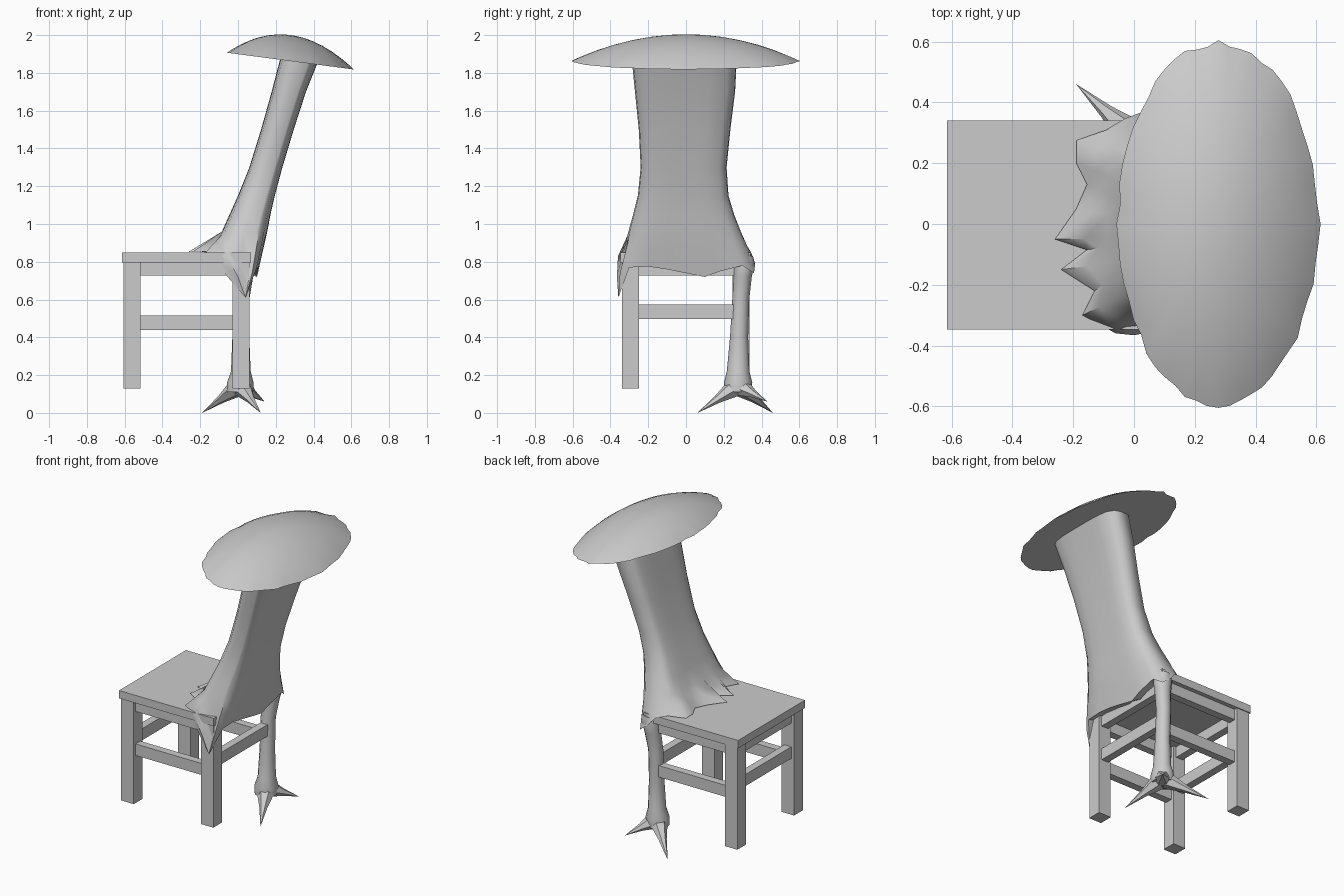
import bpy, bmesh, math, random
from mathutils import Vector

if "Cube" in bpy.data.objects:
    bpy.data.objects.remove(bpy.data.objects["Cube"])

random.seed(4)
grey = bpy.data.materials.new("plain grey")
grey.diffuse_color = (0.6, 0.6, 0.6, 1)
grey.use_nodes = True
grey.node_tree.nodes["Principled BSDF"].inputs["Base Color"].default_value = grey.diffuse_color


def finish(name, bm, smooth=None):
    bmesh.ops.recalc_face_normals(bm, faces=bm.faces)
    me = bpy.data.meshes.new(name)
    bm.to_mesh(me)
    bm.free()
    ob = bpy.data.objects.new(name, me)
    bpy.context.collection.objects.link(ob)
    me.materials.append(grey)
    if smooth:
        bpy.ops.object.select_all(action='DESELECT')
        ob.select_set(True)
        bpy.context.view_layer.objects.active = ob
        bpy.ops.object.shade_smooth_by_angle(angle=math.radians(smooth))
    return ob


def box(name, x0, x1, y0, y1, z0, z1):
    bm = bmesh.new()
    bmesh.ops.create_cube(bm, size=1)
    for v in bm.verts:
        v.co = ((x0 + x1) / 2 + v.co.x * (x1 - x0),
                (y0 + y1) / 2 + v.co.y * (y1 - y0),
                (z0 + z1) / 2 + v.co.z * (z1 - z0))
    return finish(name, bm)


def loft(bm, rings, cap_start=True, cap_end=True):
    rows = [[bm.verts.new(p) for p in r] for r in rings]
    n = len(rows[0])
    for a, b in zip(rows, rows[1:]):
        for i in range(n):
            j = (i + 1) % n
            bm.faces.new((a[i], a[j], b[j], b[i]))
    if cap_start:
        bm.faces.new(rows[0])
    if cap_end:
        bm.faces.new(rows[-1])


# Wooden chair: seat, three legs (the root replaces the fourth), rails
box("seat", -0.615, 0.068, -0.348, 0.341, 0.797, 0.848)
for name, x, y in (("front_left_leg", -0.605, -0.34), ("back_left_leg", -0.605, 0.245),
                   ("front_right_leg", -0.03, -0.34)):
    box(name, x, x + 0.09, y, y + 0.09, 0.13, 0.80)
for side, y in (("front", -0.295), ("back", 0.288)):
    box(side + "_apron", -0.53, -0.02, y - 0.025, y + 0.025, 0.727, 0.80)
    box(side + "_stretcher", -0.53, -0.02, y - 0.025, y + 0.025, 0.44, 0.515)
for side, x in (("left", -0.56), ("right", 0.015)):
    box(side + "_apron", x - 0.025, x + 0.025, -0.26, 0.26, 0.727, 0.80)
    box(side + "_stretcher", x - 0.025, x + 0.025, -0.26, 0.26, 0.497, 0.573)

# Trunk: jagged hem draped over the seat, lofted up to a rounded box section
hem = [(-.17, -.30, .853), (-.13, -.22, .855), (-.24, -.15, .853), (-.155, -.085, .855),
       (-.26, -.05, .853), (-.19, .05, .855), (-.155, .13, .855), (-.19, .20, .853),
       (-.19, .275, .853), (-.09, .31, .855), (-.03, .347, .845), (.02, .366, .79),
       (.08, .36, .74), (.105, .30, .78), (.105, .18, .75), (.10, .10, .72),
       (.105, 0, .74), (.105, -.10, .76), (.10, -.20, .775), (.10, -.30, .77),
       (.075, -.35, .74), (.04, -.358, .61), (0, -.366, .72), (-.06, -.36, .83)]


def section(z, x0, x1, y0, y1):
    pts = []
    for hx, hy, _ in hem:
        v = hy / 0.366
        u = (1 - min(1, abs(v)) ** 4) ** 0.25 * (-1 if hx < 0.02 else 1)
        pts.append(Vector(((x0 + x1) / 2 + u * (x1 - x0) / 2,
                           (y0 + y1) / 2 + v * (y1 - y0) / 2, z)))
    return pts


profile = [(.96, -.085, .155, -.305, .29), (1.05, -.045, .172, -.28, .255),
           (1.15, .0, .195, -.255, .225), (1.3, .06, .235, -.24, .215),
           (1.5, .122, .295, -.25, .235), (1.7, .178, .36, -.27, .26),
           (1.9, .23, .44, -.29, .27)]
rings = [section(*p) for p in profile]
low = [Vector(h) for h in hem]
middle = [a.lerp(b, 0.45) for a, b in zip(rings[0], low)]
bm = bmesh.new()
loft(bm, [low, middle] + rings, cap_start=False)
# underside of the trunk, closed behind the hem
rim = [e for e in bm.edges if e.is_boundary]
bmesh.ops.triangle_fill(bm, edges=rim, use_beauty=True)
finish("trunk", bm, 50)

# Mushroom cap: tilted elliptical dome with a ragged rim and a flat underside
N = 56
ragged = [1 if i % (N // 4) == 0 else random.uniform(0.965, 1.0) for i in range(N)]


def cap_ring(r, height):
    out = []
    for i in range(N):
        a = 2 * math.pi * i / N
        k = r * (1 + (ragged[i] - 1) * r ** 6)
        x = 0.278 + 0.336 * k * math.cos(a)
        y = 0.605 * k * math.sin(a)
        out.append((x, y, 1.907 - (x + 0.06) * 0.132 + height * (1 - r * r)))
    return out


bm = bmesh.new()
loft(bm, [cap_ring(0.3, 0.0)] + [cap_ring(r, 0.0) for r in (0.7,)]
     + [cap_ring(r, 0.138) for r in (1.0, 0.92, 0.8, 0.65, 0.5, 0.35, 0.2, 0.08)])
finish("mushroom_cap", bm, 40)

# Root leg standing in for the back right chair leg
bm = bmesh.new()
rings = []
for z, cx, cy, rx, ry in ((.83, .035, .305, .05, .05), (.79, .038, .308, .058, .056),
                          (.72, .03, .30, .05, .048), (.6, .015, .29, .045, .045),
                          (.4, .015, .281, .045, .048), (.22, .015, .276, .052, .06),
                          (.16, .012, .276, .07, .075), (.11, .01, .276, .07, .07)):
    rings.append([(cx + rx * math.cos(t * math.pi / 6), cy + ry * math.sin(t * math.pi / 6), z)
                  for t in range(12)])
loft(bm, rings)
# three claw-like toes
for tip in ((-.19, .46, 0), (.12, .06, 0), (.14, .43, .06)):
    tip = Vector(tip)
    start = Vector((.012, .276, .145))
    d = (tip - start).normalized()
    side = d.cross(Vector((0, 0, 1))).normalized()
    up = side.cross(d)
    base = [start + d * 0.03 + side * 0.055 * math.cos(t * math.pi / 3)
            + up * 0.05 * math.sin(t * math.pi / 3) for t in range(6)]
    thin = [tip + (p - start - d * 0.03) * 0.45 - d * (tip - start).length * 0.5 for p in base]
    point = [tip + (p - start) * 0.004 for p in base]
    loft(bm, [base, thin, point])
finish("root_leg", bm, 50)
